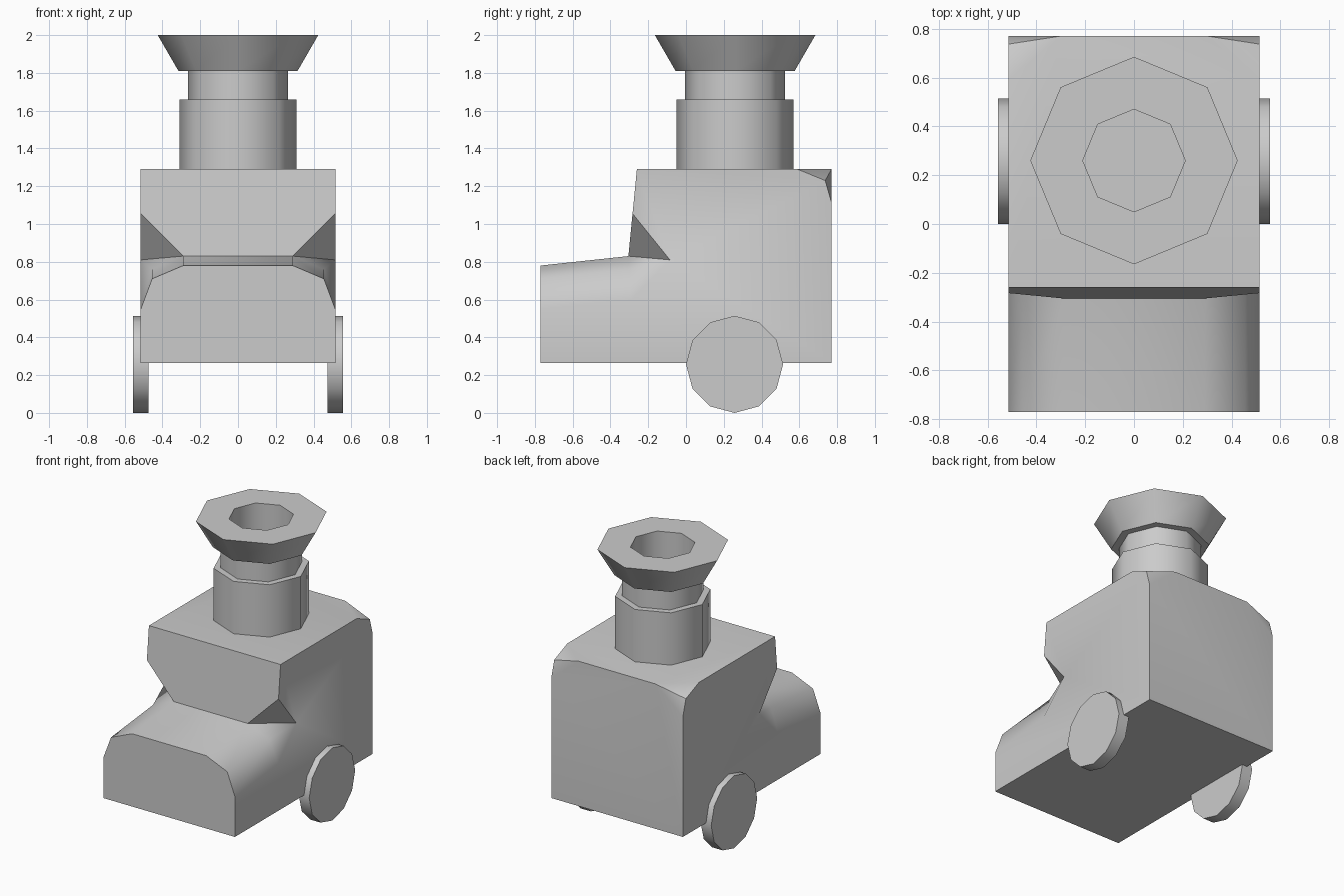
import bpy, bmesh
from math import sin, cos, pi, radians

if "Cube" in bpy.data.objects:
    bpy.data.objects.remove(bpy.data.objects["Cube"])


def finish(name, bm, angle=50):
    bmesh.ops.recalc_face_normals(bm, faces=bm.faces)
    mesh = bpy.data.meshes.new(name)
    bm.to_mesh(mesh)
    bm.free()
    ob = bpy.data.objects.new(name, mesh)
    bpy.context.collection.objects.link(ob)
    bpy.ops.object.select_all(action='DESELECT')
    ob.select_set(True)
    bpy.context.view_layer.objects.active = ob
    bpy.ops.object.shade_smooth_by_angle(angle=radians(angle))
    return ob


def lathe(name, profile, sides, place):
    """Spin a closed (radius, height) profile, capping its two ends."""
    bm = bmesh.new()
    rings = [[bm.verts.new(place(r * cos(2 * pi * i / sides),
                                 r * sin(2 * pi * i / sides), h))
              for i in range(sides)] for r, h in profile]
    for lo, hi in zip(rings, rings[1:]):
        for i in range(sides):
            j = (i + 1) % sides
            bm.faces.new((lo[i], lo[j], hi[j], hi[i]))
    bm.faces.new(rings[0])
    bm.faces.new(rings[-1])
    return finish(name, bm)


# Body: right-hand outline points, mirrored to the left
W = 0.515
P = {
    'a': (W, -.77, .265), 'f': (W, -.77, .55),          # hood front
    'e': (.455, -.77, .71), 'd': (.29, -.77, .78),
    'F': (W, -.29, .60), 'E': (.455, -.30, .76),        # hood rear
    'D': (.29, -.305, .83),
    'G': (W, -.085, .81), 'B': (W, -.283, 1.055),       # cabin front
    'R': (W, -.26, 1.29),
    'T': (W, .59, 1.29), 'U': (W, .737, 1.23),          # cut rear corner
    'V': (W, .77, 1.115), 'K': (.30, .77, 1.29),
    'z': (W, .77, .265),
}
bm = bmesh.new()
right = {k: bm.verts.new(p) for k, p in P.items()}
left = {k: bm.verts.new((-x, y, z)) for k, (x, y, z) in P.items()}
# side faces on both sides
for side in (right, left):
    for keys in ('azVUTRBGFf', 'fFEe', 'eEDd', 'BDG', 'DEG', 'EFG', 'KTU', 'KUV'):
        bm.faces.new([side[k] for k in keys])
# faces spanning the width: front, hood top, windscreen wall, roof, back, floor
for keys in ('afed', 'dD', 'DBR', 'RTK', 'KVz', 'za'):
    bm.faces.new([right[k] for k in keys] + [left[k] for k in reversed(keys)])
finish('body', bm)

# Chimney: base, neck and flared funnel with a hollow mouth
lathe('chimney', [(.31, 1.29), (.31, 1.66), (.265, 1.66), (.265, 1.81),
                  (.315, 1.81), (.425, 2.0), (.21, 2.0), (.21, 1.81)],
      8, lambda x, y, h: (x, y + .26, h))

# Wheels
for name, s in (('wheel_right', 1), ('wheel_left', -1)):
    lathe(name, [(.257, .475), (.257, .557)], 12,
          lambda u, v, h, s=s: (s * h, .257 + u, .26 + v - .003))
